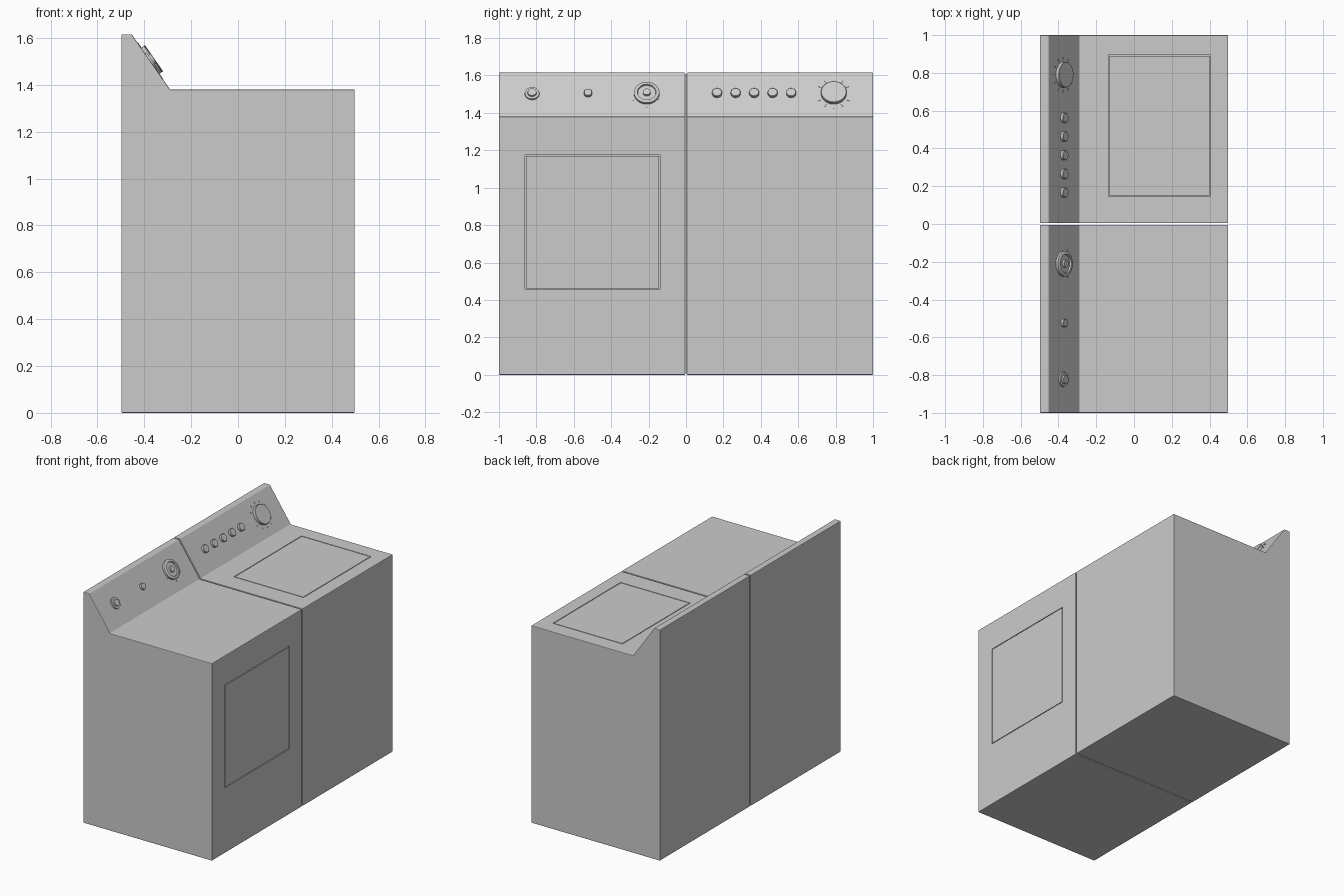
import bpy, bmesh, math
from mathutils import Matrix, Vector

if "Cube" in bpy.data.objects:
    bpy.data.objects.remove(bpy.data.objects["Cube"])

GREY = (0.6, 0.6, 0.6, 1)
enamel = bpy.data.materials.new("grey_enamel")
enamel.use_nodes = True
enamel.diffuse_color = GREY
enamel.node_tree.nodes["Principled BSDF"].inputs["Base Color"].default_value = GREY

HALF, GAP, DECK, TOP = 0.498, 0.004, 1.38, 1.615
PANEL_TOP, PANEL_FOOT = -0.453, -0.29


def finish(name, bm, smooth=False):
    bmesh.ops.recalc_face_normals(bm, faces=bm.faces[:])
    mesh = bpy.data.meshes.new(name)
    bm.to_mesh(mesh)
    bm.free()
    mesh.materials.append(enamel)
    ob = bpy.data.objects.new(name, mesh)
    bpy.context.collection.objects.link(ob)
    bpy.ops.object.select_all(action="DESELECT")
    ob.select_set(True)
    bpy.context.view_layer.objects.active = ob
    if smooth:
        bpy.ops.object.shade_smooth_by_angle(angle=math.radians(35))
    return ob


def box(name, lo, hi):
    lo, hi = Vector(lo), Vector(hi)
    bm = bmesh.new()
    bmesh.ops.create_cube(bm, size=1, matrix=Matrix.Translation((lo + hi) / 2)
                          @ Matrix.Diagonal((*(hi - lo), 1)))
    return finish(name, bm)


# Cabinet: side profile with a sloped console, extruded along y
def cabinet(name, y0, y1):
    profile = [(-HALF, 0), (HALF, 0), (HALF, DECK), (PANEL_FOOT, DECK),
               (PANEL_TOP, TOP), (-HALF, TOP)]
    bm = bmesh.new()
    face = bm.faces.new([bm.verts.new((x, y0, z)) for x, z in profile])
    ext = bmesh.ops.extrude_face_region(bm, geom=[face])
    bmesh.ops.translate(bm, vec=(0, y1 - y0, 0),
                        verts=[g for g in ext["geom"] if isinstance(g, bmesh.types.BMVert)])
    ob = finish(name, bm)
    bevel = ob.modifiers.new("soft_edges", "BEVEL")
    bevel.width, bevel.segments = 0.004, 2
    return ob


# Flush panel sitting in a shallow recess, leaving a thin seam around it
def flush_panel(body, name, lo, hi, axis, depth=0.01, seam=0.005):
    grow = Vector([0 if i == axis else seam for i in range(3)])
    lo, hi = Vector(lo), Vector(hi)
    out = hi.copy()
    out[axis] += 0.05
    lo[axis] -= depth
    cutter = box(name + "_cutter", lo - grow, out + grow)
    cutter.hide_render = True
    mod = body.modifiers.new("recess", "BOOLEAN")
    mod.object, mod.solver = cutter, "EXACT"
    bpy.context.view_layer.objects.active = body
    for m in [m.name for m in body.modifiers]:
        bpy.ops.object.modifier_apply(modifier=m)
    bpy.data.objects.remove(cutter)
    box(name, lo, hi)


washer = cabinet("washer_cabinet", GAP, 1)
dryer = cabinet("dryer_cabinet", -1, -GAP)
flush_panel(washer, "washer_lid", (-0.13, 0.15, DECK), (0.40, 0.89, DECK), 2)
flush_panel(dryer, "dryer_door", (HALF, -0.855, 0.46), (HALF, -0.145, 1.17), 0)

# Console frame: local x along y, local y up the slope, local z outward
up = Vector((PANEL_TOP - PANEL_FOOT, 0, TOP - DECK)).normalized()
side = Vector((0, 1, 0))
normal = side.cross(up)


def console(y, t=0.52):
    at = Vector((PANEL_FOOT, y, DECK)).lerp(Vector((PANEL_TOP, y, TOP)), t)
    m = Matrix((side, up, normal)).transposed().to_4x4()
    return Matrix.Translation(at) @ m


# Turned knob: (radius, height) outline spun about the console normal
def knob(name, y, outline):
    bm = bmesh.new()
    verts = [bm.verts.new((r, 0, h)) for r, h in outline]
    edges = [bm.edges.new(pair) for pair in zip(verts, verts[1:])]
    bmesh.ops.spin(bm, geom=verts + edges, axis=(0, 0, 1), cent=(0, 0, 0),
                   angle=math.tau, steps=32)
    bmesh.ops.remove_doubles(bm, verts=bm.verts[:], dist=0.0001)
    bm.transform(console(y))
    finish(name, bm, smooth=True)


# Thin raised tick marks around a dial
def ticks(name, y, radius, angles):
    bm = bmesh.new()
    for a in angles:
        m = (console(y) @ Matrix.Rotation(math.radians(a), 4, "Z")
             @ Matrix.Translation((radius, 0, 0)) @ Matrix.Diagonal((0.014, 0.003, 0.004, 1)))
        bmesh.ops.create_cube(bm, size=1, matrix=m)
    finish(name, bm)


def plain(r, h):
    return [(r, -0.002), (r, h - 0.002), (r - 0.002, h), (0, h)]


# Washer controls
knob("washer_timer_knob", 0.79, plain(0.068, 0.02))
ticks("washer_timer_ticks", 0.79, 0.088, range(0, 360, 30))
for i in range(5):
    knob(f"washer_button_{i + 1}", 0.166 + i * 0.099, plain(0.026, 0.017))

# Dryer controls
knob("dryer_timer_dial", -0.21, [(0.068, -0.002), (0.068, 0.014), (0.062, 0.018), (0.05, 0.018),
                                 (0.048, 0.008), (0.021, 0.008), (0.02, 0.02), (0, 0.02)])
ticks("dryer_timer_ticks", -0.21, 0.082, (-30, -90, -150))
knob("dryer_button", -0.524, plain(0.022, 0.016))
knob("dryer_start_knob", -0.823, [(0.04, -0.002), (0.038, 0.008), (0.024, 0.008),
                                  (0.023, 0.018), (0, 0.018)])
